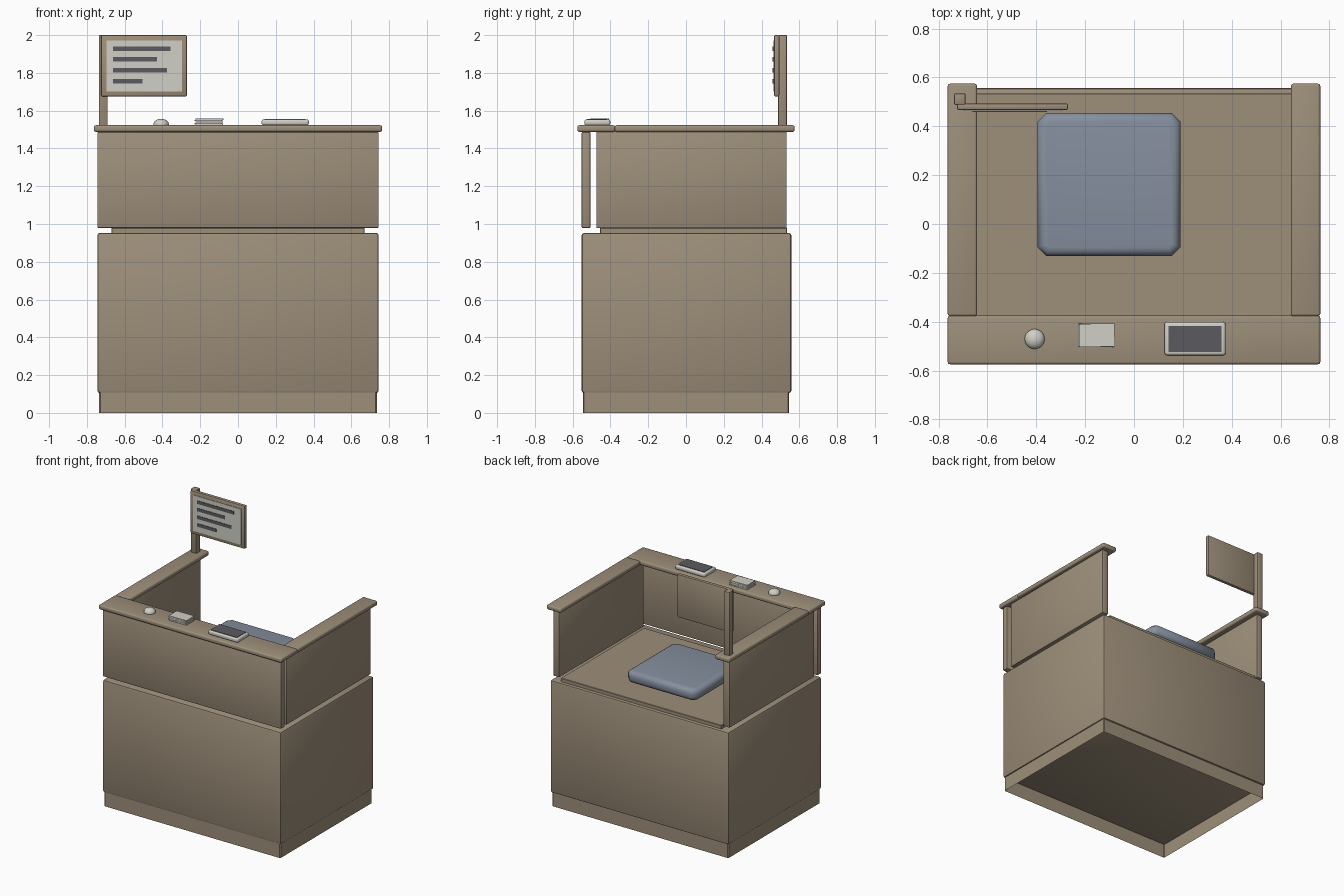
import bpy, bmesh, math
from mathutils import Matrix, Vector

if "Cube" in bpy.data.objects:
    bpy.data.objects.remove(bpy.data.objects["Cube"])


def mat(name, rgb):
    m = bpy.data.materials.new(name)
    m.diffuse_color = (*rgb, 1)
    m.use_nodes = True
    m.node_tree.nodes["Principled BSDF"].inputs["Base Color"].default_value = m.diffuse_color
    return m


WOOD = mat("tan_wood", (0.34, 0.275, 0.195))
BLUE = mat("cushion_blue_grey", (0.235, 0.275, 0.345))
PALE = mat("pale_grey", (0.63, 0.63, 0.57))
DARK = mat("dark_grey", (0.105, 0.105, 0.115))


def finish(name, bm, material, angle=35):
    me = bpy.data.meshes.new(name)
    bm.to_mesh(me)
    bm.free()
    me.materials.append(material)
    ob = bpy.data.objects.new(name, me)
    bpy.context.collection.objects.link(ob)
    bpy.ops.object.select_all(action='DESELECT')
    ob.select_set(True)
    bpy.context.view_layer.objects.active = ob
    bpy.ops.object.shade_smooth_by_angle(angle=math.radians(angle))
    return ob


def box(name, x, y, z, material, bevel=0.0, segs=2, turn=0.0, open_ends=False):
    """Box from three (low, high) ranges, with rounded edges."""
    bm = bmesh.new()
    bmesh.ops.create_cube(bm, size=1)
    if open_ends:
        ends = [f for f in bm.faces if abs(f.normal.z) > 0.9]
        bmesh.ops.delete(bm, geom=ends, context='FACES_ONLY')
    size = [r[1] - r[0] for r in (x, y, z)]
    mid = Vector([(r[0] + r[1]) / 2 for r in (x, y, z)])
    bm.transform(Matrix.Translation(mid) @ Matrix.Rotation(turn, 4, 'Z') @ Matrix.Diagonal((*size, 1)))
    if bevel:
        edges = [e for e in bm.edges if not e.is_boundary]
        bmesh.ops.bevel(bm, geom=edges, offset=bevel, segments=segs, profile=0.5, affect='EDGES')
    return finish(name, bm, material)


# base: open plinth, cabinet body and inner floor
box("plinth", (-0.735, 0.735), (-0.545, 0.545), (0, 0.108), WOOD, 0.006, 1, open_ends=True)
box("cabinet_body", (-0.745, 0.745), (-0.553, 0.558), (0.105, 0.953), WOOD, 0.014)
box("inner_floor", (-0.67, 0.67), (-0.455, 0.535), (0.945, 0.98), WOOD, 0.003, 1)

# upper walls
box("front_wall", (-0.745, 0.745), (-0.553, -0.505), (0.978, 1.488), WOOD, 0.008)
for side, s in (("left", -1), ("right", 1)):
    box(side + "_wall", sorted((s * 0.685, s * 0.737)), (-0.475, 0.533), (0.978, 1.492), WOOD, 0.006)
    box(side + "_counter_top", sorted((s * 0.642, s * 0.763)), (-0.378, 0.575), (1.488, 1.523), WOOD, 0.011, 3)
box("front_counter_top", (-0.763, 0.763), (-0.575, -0.375), (1.488, 1.523), WOOD, 0.011, 3)

# seat: soft cushion on a short support
bm = bmesh.new()
bmesh.ops.create_cube(bm, size=1)
bm.transform(Matrix.Translation((-0.102, 0.162, 1.09)) @ Matrix.Diagonal((0.585, 0.585, 0.09, 1)))
upright = [e for e in bm.edges if abs(e.verts[0].co.z - e.verts[1].co.z) > 0.01]
bmesh.ops.bevel(bm, geom=upright, offset=0.035, segments=1, affect='EDGES')
rims = [e for e in bm.edges if abs(e.verts[0].co.z - e.verts[1].co.z) < 0.01]
bmesh.ops.bevel(bm, geom=rims, offset=0.035, segments=4, profile=0.5, affect='EDGES')
finish("seat_cushion", bm, BLUE, 50)
bm = bmesh.new()
bmesh.ops.create_cone(bm, cap_ends=True, segments=16, radius1=0.06, radius2=0.06, depth=0.1,
                      matrix=Matrix.Translation((-0.102, 0.162, 1.02)))
finish("seat_support", bm, WOOD)

# sign on a post, with a pale sheet and dark stripes
box("sign_post", (-0.737, -0.69), (0.488, 0.535), (1.5, 2.0), WOOD, 0.006)
box("sign_board", (-0.725, -0.27), (0.466, 0.494), (1.675, 2.0), WOOD, 0.008)
box("sign_sheet", (-0.697, -0.297), (0.462, 0.468), (1.702, 1.972), PALE)
for i, (right, z) in enumerate(((-0.357, 1.928), (-0.43, 1.872), (-0.377, 1.814), (-0.505, 1.756))):
    box(f"sign_stripe_{i + 1}", (-0.662, right), (0.459, 0.464), (z - 0.012, z + 0.012), DARK)

# desk bell: flattened dome
bm = bmesh.new()
bmesh.ops.create_uvsphere(bm, u_segments=24, v_segments=16, radius=1)
bmesh.ops.bisect_plane(bm, geom=bm.verts[:] + bm.edges[:] + bm.faces[:], plane_co=(0, 0, -0.25),
                       plane_no=(0, 0, -1), clear_outer=True)
bmesh.ops.holes_fill(bm, edges=[e for e in bm.edges if e.is_boundary])
bm.transform(Matrix.Translation((-0.407, -0.471, 1.527)) @ Matrix.Diagonal((0.041, 0.041, 0.03, 1)))
finish("desk_bell", bm, PALE)

# stack of paper: thin sheets, each slightly turned
for i in range(5):
    z = 1.522 + i * 0.0074
    dx = 0.002 * (-1) ** i
    box(f"paper_sheet_{i + 1}", (-0.227 + dx, -0.081 + dx), (-0.503, -0.408), (z, z + 0.0065), PALE,
        turn=math.radians((1, -1.5, 0.5, -1, 1.2)[i]))

# tablet with inset dark screen
box("tablet_body", (0.125, 0.375), (-0.538, -0.401), (1.522, 1.554), PALE, 0.011, 3)
box("tablet_screen", (0.141, 0.358), (-0.525, -0.418), (1.551, 1.557), DARK)
